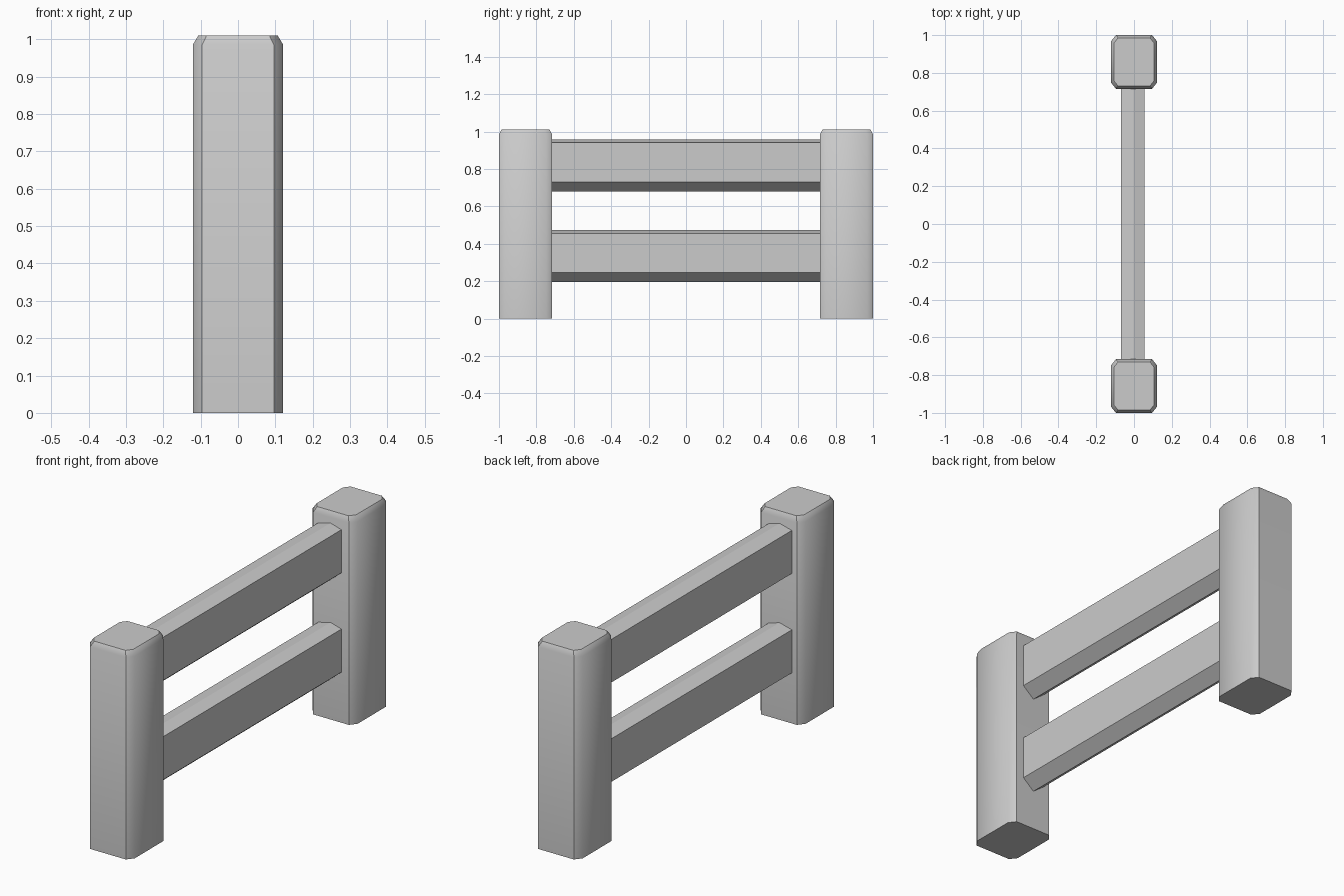
import bpy, bmesh, math

if "Cube" in bpy.data.objects:
    bpy.data.objects.remove(bpy.data.objects["Cube"])


def loft(name, rings):
    """Skin a stack of matching rings and cap both ends."""
    bm = bmesh.new()
    loops = [[bm.verts.new(p) for p in ring] for ring in rings]
    n = len(loops[0])
    for a, b in zip(loops, loops[1:]):
        for i in range(n):
            j = (i + 1) % n
            bm.faces.new((a[i], a[j], b[j], b[i]))
    bm.faces.new(loops[0][::-1])
    bm.faces.new(loops[-1])
    bmesh.ops.recalc_face_normals(bm, faces=bm.faces)
    mesh = bpy.data.meshes.new(name)
    bm.to_mesh(mesh)
    bm.free()
    obj = bpy.data.objects.new(name, mesh)
    bpy.context.collection.objects.link(obj)
    return obj


def octagon(hx, hy, cx, cy, y0, z):
    """Rectangle with cut corners."""
    pts = [(hx, -hy + cy), (hx, hy - cy), (hx - cx, hy), (-hx + cx, hy),
           (-hx, hy - cy), (-hx, -hy + cy), (-hx + cx, -hy), (hx - cx, -hy)]
    return [(x, y + y0, z) for x, y in pts]


# End posts with cut corners and a chamfered top
for name, y0 in (("front_post", -0.858), ("back_post", 0.858)):
    post = loft(name, [
        octagon(0.121, 0.142, 0.025, 0.032, y0, 0),
        octagon(0.121, 0.142, 0.025, 0.032, y0, 0.985),
        octagon(0.106, 0.128, 0.022, 0.028, y0, 1.01),
    ])
    bpy.ops.object.select_all(action='DESELECT')
    post.select_set(True)
    bpy.context.view_layer.objects.active = post
    bpy.ops.object.shade_smooth_by_angle(angle=math.radians(40))

# Split-log rails with a six-sided section
section = [(-0.003, 0.0), (0.056, 0.05), (0.056, 0.26),
           (-0.003, 0.277), (-0.069, 0.26), (-0.069, 0.05)]
for name, z0 in (("lower_rail", 0.196), ("upper_rail", 0.68)):
    loft(name, [[(x, y, z + z0) for x, z in section] for y in (-0.73, 0.73)])
